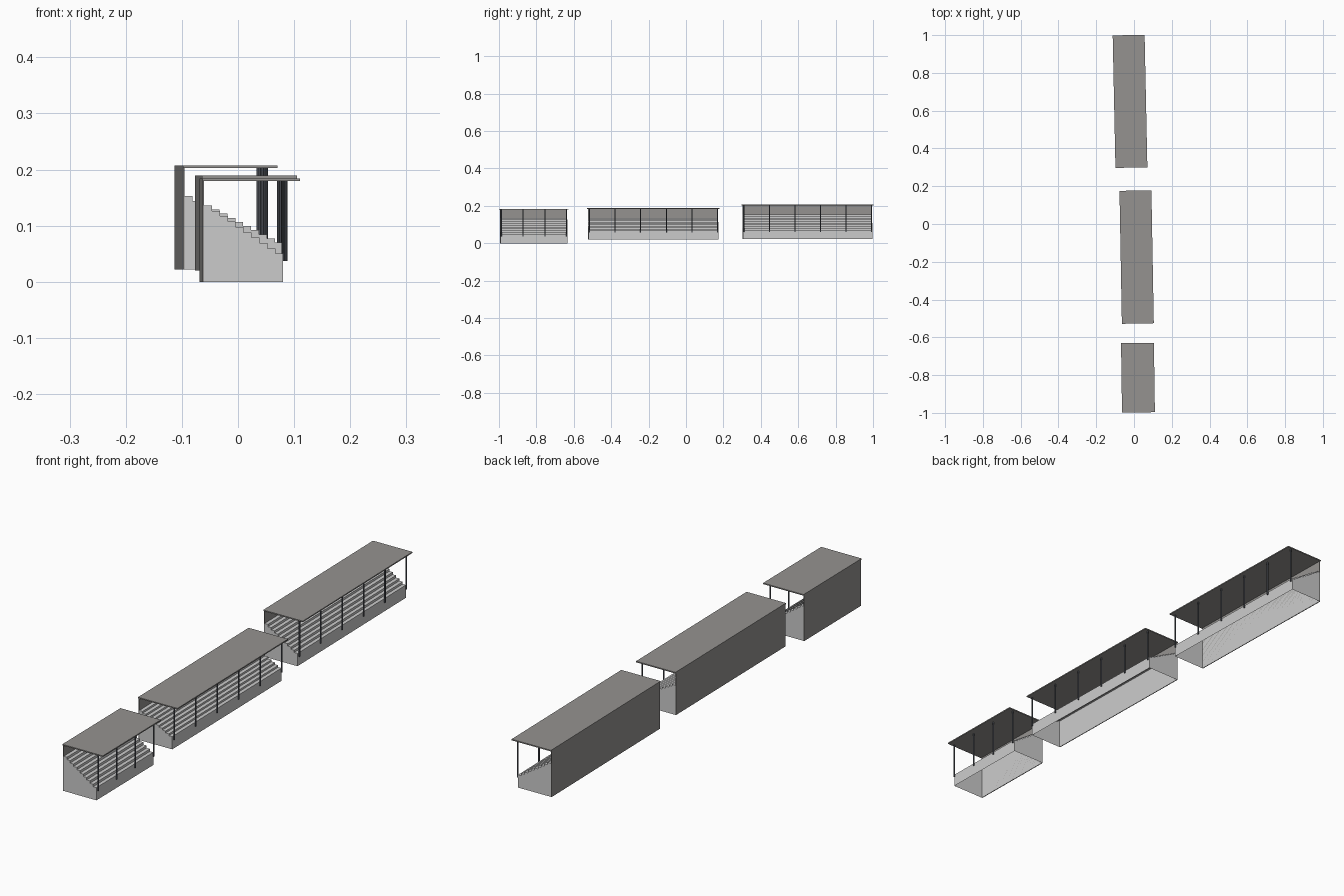
import bpy, bmesh, math
from mathutils import Matrix, Vector

if "Cube" in bpy.data.objects:
    bpy.data.objects.remove(bpy.data.objects["Cube"])


def material(name, c):
    m = bpy.data.materials.new(name)
    m.diffuse_color = (*c, 1)
    m.use_nodes = True
    m.node_tree.nodes["Principled BSDF"].inputs["Base Color"].default_value = m.diffuse_color
    return m


ROOF = material("roof_grey", (0.30, 0.29, 0.28))
DARK = material("post_grey", (0.10, 0.11, 0.13))
STEPS = 10


def finish(name, bm, frame, mat=None):
    me = bpy.data.meshes.new(name)
    bm.normal_update()
    bm.to_mesh(me)
    bm.free()
    ob = bpy.data.objects.new(name, me)
    ob.matrix_world = frame
    if mat:
        me.materials.append(mat)
    bpy.context.collection.objects.link(ob)


def add_box(bm, lo, hi):
    lo, hi = Vector(lo), Vector(hi)
    bmesh.ops.create_cube(bm, size=1, matrix=Matrix.Translation((lo + hi) / 2)
                          @ Matrix.Diagonal((*(hi - lo), 1)))


def stand(name, x, y0, y1, z, tilt, height, top, roof_w, posts):
    # local frame: x = 0 at the outside of the back wall, y centred
    frame = Matrix.Translation((x, (y0 + y1) / 2, z)) @ Matrix.Rotation(tilt, 4, 'Z')
    half = (y1 - y0 - roof_w * math.sin(tilt)) / 2
    h = half - 0.004
    front, low, wall, thick = 0.144, 0.05, 0.003, 0.0045

    # stepped seating shell, open underneath
    prof = [(wall, 0), (front, 0), (front, low)]
    run, rise = (front - wall) / STEPS, (top - low) / (STEPS - 1)
    for i in range(STEPS):
        px, pz = front - (i + 1) * run, low + i * rise
        prof.append((px, pz))
        if i < STEPS - 1:
            prof.append((px, pz + rise))
    bm = bmesh.new()
    a = [bm.verts.new((p, -h, q)) for p, q in prof]
    b = [bm.verts.new((p, h, q)) for p, q in prof]
    n = len(prof)
    bm.faces.new(a)
    bm.faces.new(b[::-1])
    for i in range(1, n):
        j = (i + 1) % n
        bm.faces.new((a[j], a[i], b[i], b[j]))
    bmesh.ops.recalc_face_normals(bm, faces=bm.faces)
    finish(name + "_seating", bm, frame)

    # back wall
    bm = bmesh.new()
    add_box(bm, (0, -h, 0), (wall, h, height - thick))
    finish(name + "_back_wall", bm, frame, ROOF)

    # flat roof
    bm = bmesh.new()
    add_box(bm, (0, -half, height - thick), (roof_w, half, height))
    finish(name + "_roof", bm, frame, ROOF)

    # row of front posts
    bm = bmesh.new()
    z0, z1, px = 0.037, height - thick, front + 0.005
    for i in range(posts):
        py = (h - 0.005) * (2 * i / (posts - 1) - 1)
        bmesh.ops.create_cone(bm, cap_ends=True, segments=8, radius1=0.003, radius2=0.003,
                              depth=z1 - z0, matrix=Matrix.Translation((px, py, (z0 + z1) / 2)))
    finish(name + "_posts", bm, frame, DARK)


stand("front_stand", -0.066, -1.0, -0.63, 0.0, 0.014, 0.184, 0.136, 0.174, 4)
stand("middle_stand", -0.0705, -0.53, 0.177, 0.02, 0.018, 0.169, 0.116, 0.169, 6)
stand("rear_stand", -0.1055, 0.295, 1.0, 0.022, 0.021, 0.185, 0.131, 0.169, 6)
